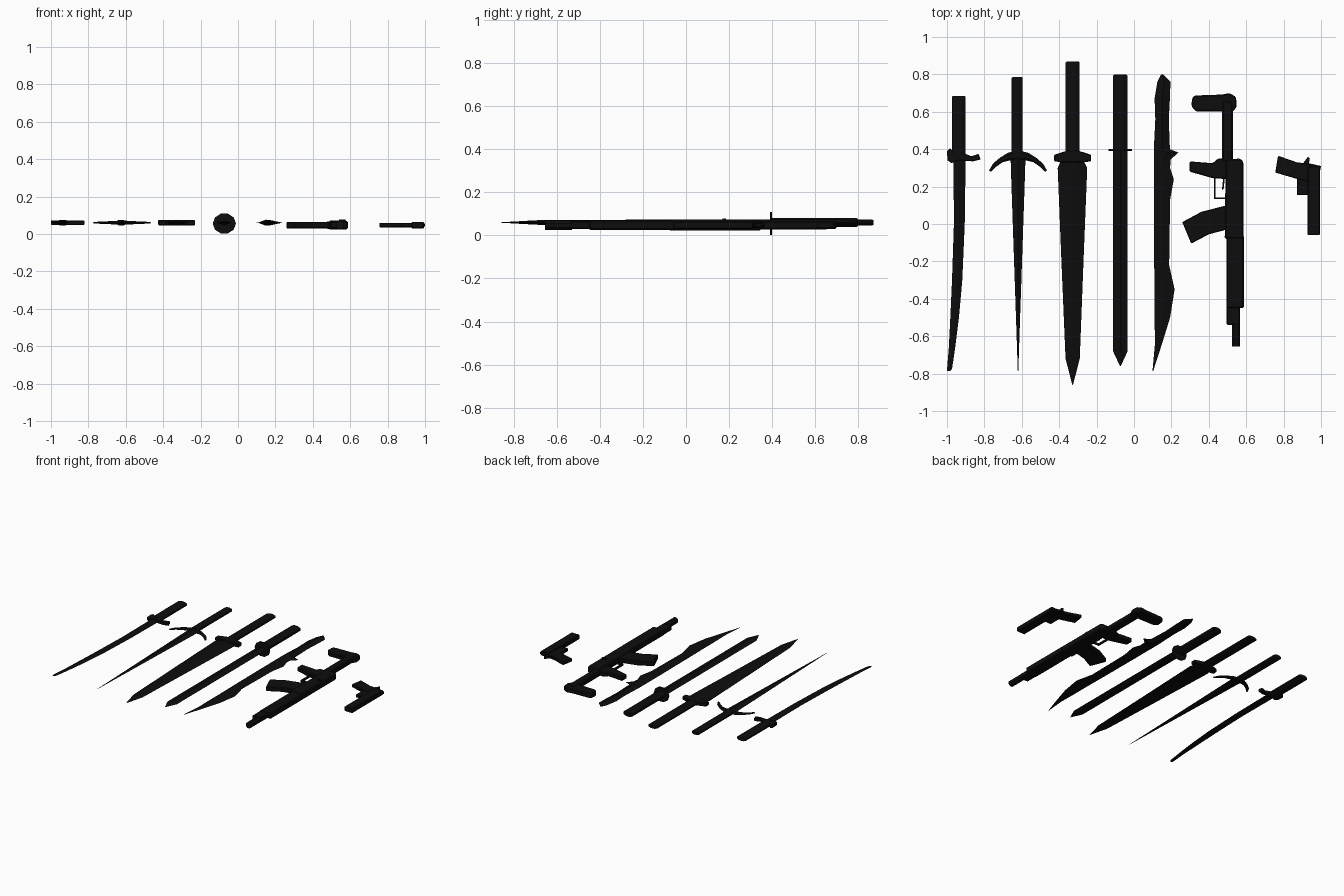
import bpy, bmesh
from math import sin, cos, pi
from mathutils import Vector

if "Cube" in bpy.data.objects:
    bpy.data.objects.remove(bpy.data.objects["Cube"])

black = bpy.data.materials.new("black_metal")
black.diffuse_color = (0.004, 0.004, 0.004, 1)
black.use_nodes = True
black.node_tree.nodes["Principled BSDF"].inputs["Base Color"].default_value = black.diffuse_color


def finish(bm, name):
    bmesh.ops.recalc_face_normals(bm, faces=bm.faces)
    me = bpy.data.meshes.new(name)
    bm.to_mesh(me)
    bm.free()
    ob = bpy.data.objects.new(name, me)
    me.materials.append(black)
    bpy.context.collection.objects.link(ob)
    return ob


def loft(name, stations, sides=4, z=0.06, flat=False):
    """Skin rings along a path; station = (x, y, half width, half thickness)."""
    bm = bmesh.new()
    rings = []
    off = pi / sides if flat else 0
    grow = 1 / cos(off)
    for i, (x, y, w, t) in enumerate(stations):
        a, b = stations[max(i - 1, 0)], stations[min(i + 1, len(stations) - 1)]
        d = Vector((b[0] - a[0], b[1] - a[1])).normalized()
        ring = []
        for k in range(sides):
            ang = off + 2 * pi * k / sides
            s, h = w * grow * cos(ang), t * grow * sin(ang)
            ring.append(bm.verts.new((x - d.y * s, y + d.x * s, z + h)))
        rings.append(ring)
    for r, q in zip(rings, rings[1:]):
        for k in range(sides):
            j = (k + 1) % sides
            bm.faces.new((r[k], r[j], q[j], q[k]))
    bm.faces.new(rings[0])
    bm.faces.new(rings[-1])
    return finish(bm, name)


def blade(name, rows):
    """Blade along y; row = (y, left x, right x, half thickness), each kept level."""
    bm = bmesh.new()
    rings = []
    for y, l, r, t in rows:
        m = (l + r) / 2
        rings.append([bm.verts.new(p) for p in
                      ((l, y, .06), (m, y, .06 + t), (r, y, .06), (m, y, .06 - t))])
    for a, b in zip(rings, rings[1:]):
        for k in range(4):
            j = (k + 1) % 4
            bm.faces.new((a[k], a[j], b[j], b[k]))
    bm.faces.new(rings[0])
    bm.faces.new(rings[-1])
    return finish(bm, name)


def handle(name, x, y0, y1, w, t):
    e = 0.006
    loft(name, [(x, y0, w, t), (x, y1 - e, w, t), (x, y1, w * .85, t * .8)], 8, flat=True)


def plate(name, pts, z, half, bevel=0.004):
    """Outline in the top view, extruded in z, with chamfered edges."""
    bm = bmesh.new()
    low = [bm.verts.new((x, y, z - half)) for x, y in pts]
    top = [bm.verts.new((x, y, z + half)) for x, y in pts]
    bm.faces.new(low)
    bm.faces.new(top)
    for i in range(len(pts)):
        j = (i + 1) % len(pts)
        bm.faces.new((low[i], low[j], top[j], top[i]))
    ob = finish(bm, name)
    if bevel:
        mod = ob.modifiers.new("chamfer", 'BEVEL')
        mod.width, mod.segments = bevel, 1
    return ob


def box(name, x0, x1, y0, y1, z, half, bevel=0.003):
    return plate(name, [(x0, y0), (x1, y0), (x1, y1), (x0, y1)], z, half, bevel)


# Curved sabre
handle("sabre_handle", -.937, .37, .685, .037, .015)
plate("sabre_guard", [(-.997, .34), (-.975, .325), (-.945, .34), (-.86, .335), (-.82, .345),
                      (-.83, .375), (-.87, .362), (-.90, .375), (-.96, .385), (-.985, .405), (-1, .39)],
      .06, .012, .003)
blade("sabre_blade", [(.36, -.965, -.90, .009), (0, -.963, -.905, .009), (-.3, -.973, -.918, .008),
                      (-.5, -.982, -.936, .007), (-.66, -.99, -.956, .005),
                      (-.77, -.999, -.972, .003), (-.785, -.999, -.98, .002)])

# Slender sword with crescent guard
handle("slender_handle", -.625, .37, .785, .03, .015)
arc = [(0, .365, .03, .014), (.05, .36, .021, .010), (.09, .342, .014, .008),
       (.125, .315, .012, .006), (.15, .283, .006, .004)]
loft("slender_guard", [(-.62 - x, y, w, t) for x, y, w, t in arc[:0:-1]] +
     [(-.62 + x, y, w, t) for x, y, w, t in arc], 6)
blade("slender_blade", [(.36, -.66, -.58, .013), (.2, -.655, -.585, .012),
                        (-.5, -.631, -.609, .006), (-.785, -.6215, -.6185, .001)])

# Broad sword
handle("broad_handle", -.328, .37, .87, .037, .0135)
half = [(-.328, .40), (-.265, .382), (-.229, .37), (-.229, .335), (-.27, .33)]
plate("broad_guard", half + [(-.656 - x, y) for x, y in half[:0:-1]], .06, .014, .004)
blade("broad_blade", [(.34, -.39, -.27, .012), (.30, -.408, -.25, .013),
                      (-.2, -.388, -.27, .012), (-.72, -.366, -.29, .009), (-.86, -.33, -.326, .001)])

# Straight sword with round disc guard
handle("disc_sword_handle", -.073, .39, .80, .038, .02)
loft("disc_guard", [(-.073, .39, .062, .0555), (-.073, .40, .062, .0555)], 10, z=.0555)
blade("disc_sword_blade", [(.39, -.112, -.034, .014), (-.68, -.112, -.034, .012),
                           (-.76, -.075, -.071, .001)])

# Machete in one piece
blade("machete_grip", [(.80, .145, .155, .004), (.76, .125, .195, .012), (.67, .110, .192, .016),
                       (.56, .114, .186, .016), (.40, .106, .192, .016)])
blade("machete_blade", [(.40, .106, .192, .016), (.382, .106, .238, .014), (.345, .106, .196, .013),
                        (.30, .106, .193, .013), (.24, .106, .213, .013), (.13, .106, .193, .013),
                        (-.22, .108, .188, .012), (-.35, .11, .217, .011), (-.5, .11, .193, .009),
                        (-.64, .112, .15, .005), (-.785, .099, .103, .001)])

# Assault rifle: stock, receiver, fore-end, barrel
RZ = .047
plate("rifle_stock", [(.31, .67), (.322, .687), (.47, .692), (.51, .70), (.545, .68), (.55, .63),
                      (.53, .60), (.33, .602), (.307, .63)], RZ, .018, .007)
box("rifle_stock_arm", .47, .53, .33, .66, RZ, .02, .008)
plate("rifle_receiver", [(.485, -.08), (.585, -.08), (.585, .33), (.57, .35), (.49, .345)],
      RZ, .024, .007)
plate("rifle_handguard", [(.495, -.45), (.587, -.45), (.587, -.06), (.495, -.06)], RZ, .022, .006)
box("rifle_gas_block", .495, .566, -.54, -.44, RZ, .018, .005)
loft("rifle_barrel", [(.546, -.655, .022, .022), (.546, -.53, .022, .022)], 8, RZ, True)
plate("rifle_pistol_grip", [(.297, .335), (.42, .325), (.45, .35), (.50, .35), (.50, .24),
                            (.42, .245), (.297, .28)], RZ, .017, .006)
plate("rifle_magazine", [(.258, .01), (.36, .065), (.495, .10), (.495, -.03), (.40, -.055),
                         (.306, -.105)], RZ, .017, .004)
for i, r in enumerate([(.428, .436, .135, .25), (.428, .495, .135, .143)]):
    box(f"rifle_trigger_guard_{i + 1}", *r, RZ, .008, 0)
plate("rifle_trigger", [(.485, .24), (.48, .19), (.47, .18), (.476, .24)], RZ, .004, 0)
box("rifle_bolt_handle", .54, .575, .17, .185, .07, .008, 0)

# Pistol: grip, frame, slide, hammer
PZ = .047
plate("pistol_grip", [(.77, .365), (.87, .33), (.945, .32), (.945, .22), (.875, .24), (.755, .275)],
      PZ, .012, .004)
box("pistol_frame", .872, .94, .155, .30, PZ, .010, .002)
box("pistol_slide", .927, .995, -.06, .31, PZ, .018, .005)
plate("pistol_hammer", [(.90, .32), (.93, .36), (.94, .35), (.935, .325), (1, .31), (.995, .285), (.92, .28)],
      PZ, .008, 0)
